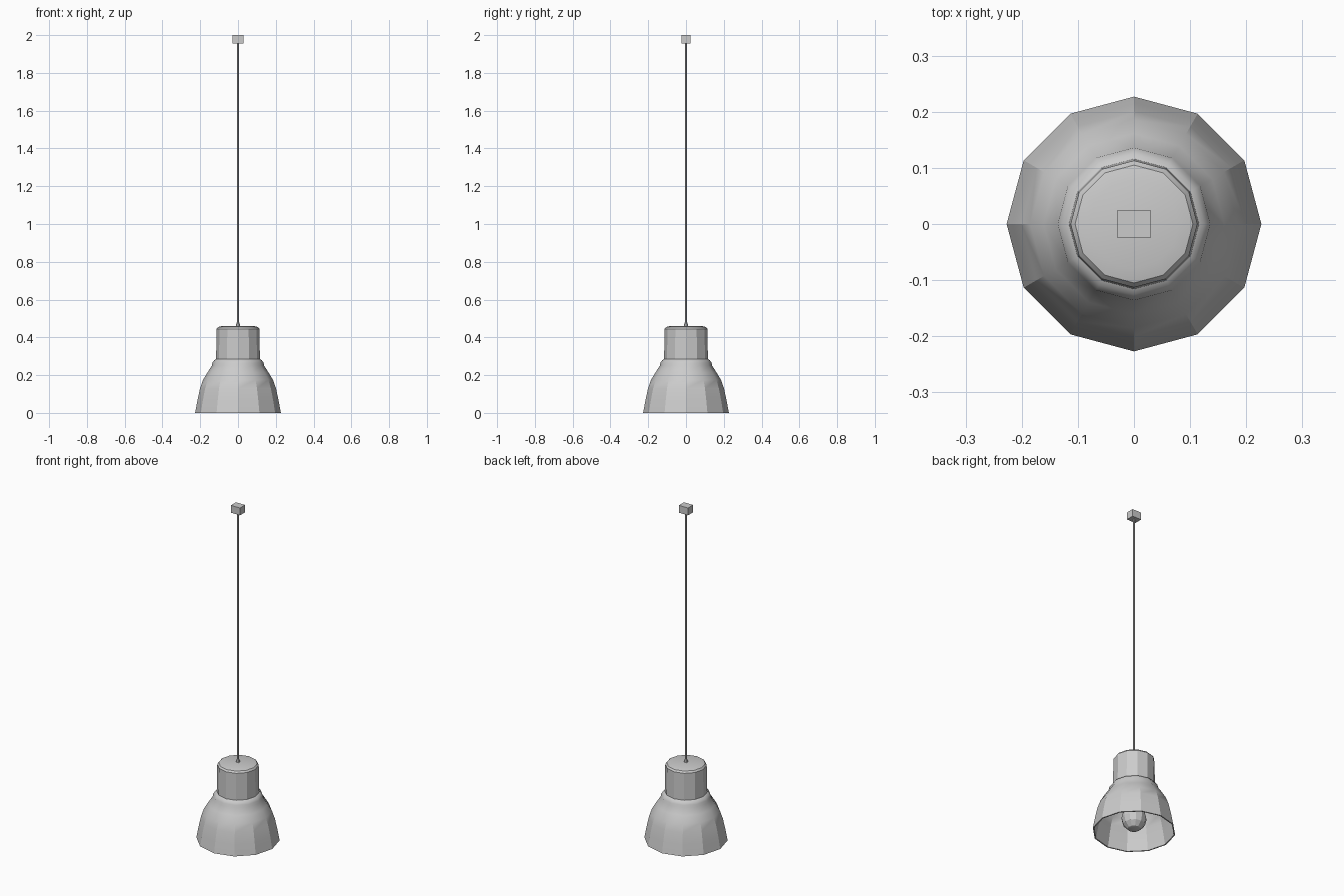
import bpy, bmesh, math

if "Cube" in bpy.data.objects:
    bpy.data.objects.remove(bpy.data.objects["Cube"])


def lathe(name, profile, sides=12, closed=False, angle=28):
    """Spin an (r, z) profile about the z axis."""
    bm = bmesh.new()
    rings = []
    for r, z in profile:
        if r == 0:
            rings.append([bm.verts.new((0, 0, z))] * sides)
        else:
            rings.append([bm.verts.new((r * math.cos(2 * math.pi * i / sides),
                                        r * math.sin(2 * math.pi * i / sides), z))
                          for i in range(sides)])
    pairs = list(zip(rings, rings[1:]))
    if closed:
        pairs.append((rings[-1], rings[0]))
    for a, b in pairs:
        for i in range(sides):
            j = (i + 1) % sides
            corners = list(dict.fromkeys((a[i], a[j], b[j], b[i])))
            if len(corners) > 2:
                bm.faces.new(corners)
    bmesh.ops.recalc_face_normals(bm, faces=bm.faces)
    mesh = bpy.data.meshes.new(name)
    bm.to_mesh(mesh)
    bm.free()
    obj = bpy.data.objects.new(name, mesh)
    bpy.context.collection.objects.link(obj)
    bpy.ops.object.select_all(action='DESELECT')
    obj.select_set(True)
    bpy.context.view_layer.objects.active = obj
    bpy.ops.object.shade_smooth_by_angle(angle=math.radians(angle))
    return obj


# Bell shade: outer wall up to the cap, then inner wall back to the rim
outer = [(0.227, 0), (0.215, 0.065), (0.201, 0.13), (0.185, 0.175), (0.161, 0.215),
         (0.138, 0.25), (0.136, 0.265), (0.125, 0.28), (0.116, 0.285),
         (0.113, 0.445), (0.105, 0.455), (0.08, 0.461), (0, 0.461)]
inner = [(0, 0.452), (0.105, 0.445), (0.108, 0.28), (0.13, 0.25), (0.154, 0.213),
         (0.178, 0.172), (0.194, 0.13), (0.208, 0.065), (0.22, 0)]
lathe("shade", outer + inner, closed=True)

# Bulb and its socket inside the shade
lathe("bulb", [(0, 0.008), (0.035, 0.017), (0.06, 0.043), (0.069, 0.078), (0.06, 0.115),
               (0.042, 0.15), (0.034, 0.2), (0, 0.2)], angle=20)
lathe("socket", [(0, 0.19), (0.04, 0.19), (0.04, 0.3), (0.03, 0.32), (0.03, 0.452), (0, 0.452)])

# Cord with a small grommet where it enters the shade
lathe("grommet", [(0, 0.455), (0.012, 0.455), (0.008, 0.478), (0, 0.478)], sides=8)
lathe("cord", [(0, 0.46), (0.005, 0.46), (0.005, 1.96), (0, 1.96)], sides=8)

# Ceiling mount block
bpy.ops.mesh.primitive_cube_add(size=1, location=(0, 0, 1.978))
mount = bpy.context.object
mount.name = "ceiling_mount"
mount.scale = (0.06, 0.048, 0.044)
